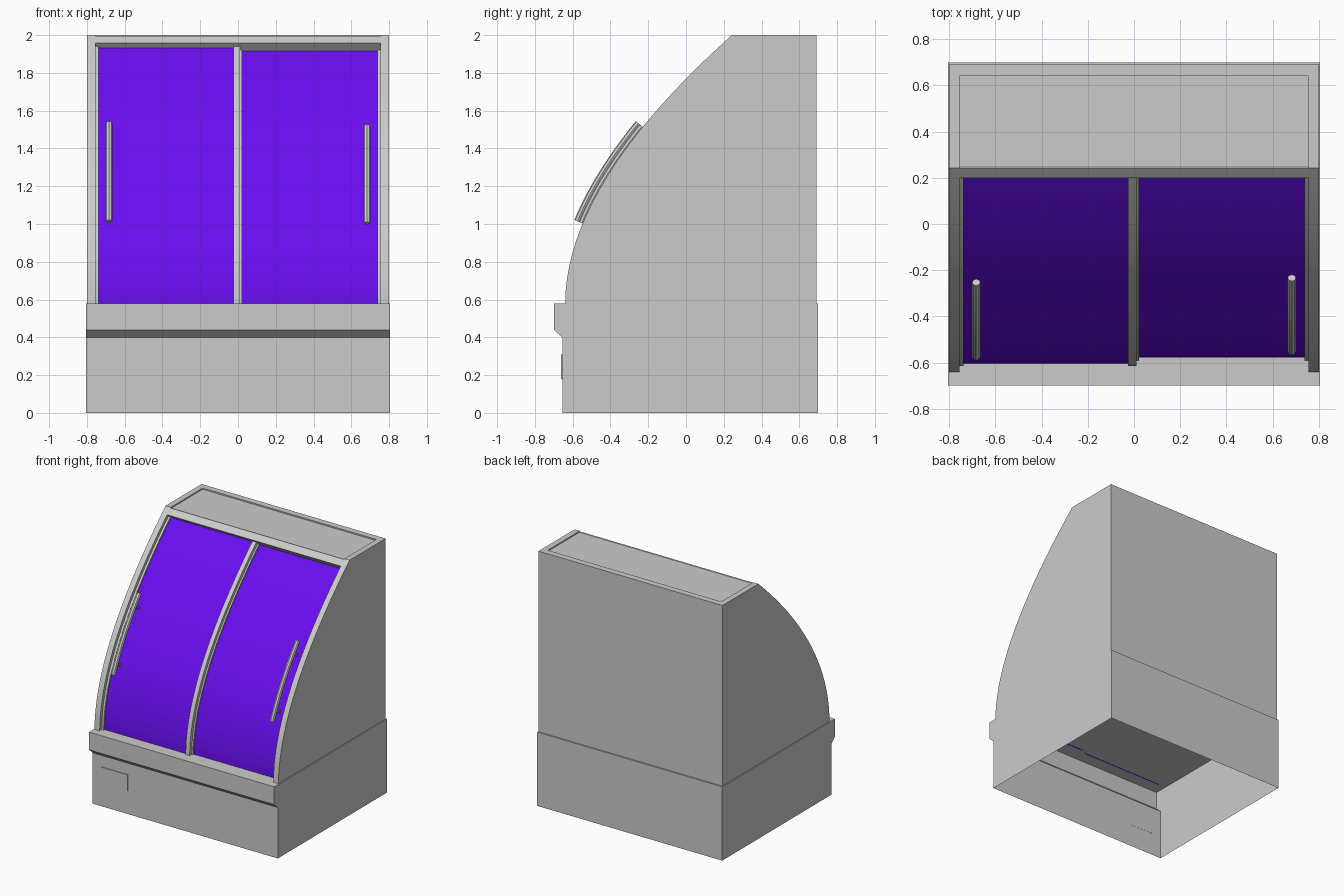
import bpy, bmesh, math
from mathutils import Vector

if "Cube" in bpy.data.objects:
    bpy.data.objects.remove(bpy.data.objects["Cube"])

purple = bpy.data.materials.new("purple_glass")
purple.diffuse_color = (0.14, 0.004, 0.87, 1)
purple.use_nodes = True
purple.node_tree.nodes["Principled BSDF"].inputs["Base Color"].default_value = purple.diffuse_color

P0, P1, P2 = Vector((-0.64, 0.58)), Vector((-0.634, 1.218)), Vector((0.243, 2.0))


def front(t, off=0.0):
    """Point (y, z) on the curved front, moved outward by off."""
    p = P0 * (1 - t) ** 2 + P1 * 2 * t * (1 - t) + P2 * t * t
    d = ((P1 - P0) * (1 - t) + (P2 - P1) * t).normalized()
    return p + Vector((-d.y, d.x)) * off


def arc(t0, t1, off=0.0, n=20):
    return [front(t0 + (t1 - t0) * i / n, off) for i in range(n + 1)]


def smooth(ob):
    bpy.ops.object.select_all(action='DESELECT')
    ob.select_set(True)
    bpy.context.view_layer.objects.active = ob
    bpy.ops.object.shade_smooth_by_angle(angle=math.radians(30))


def prism(name, pts, x0, x1, mat=None, open_end=False):
    """Extrude a (y, z) profile along x; open_end omits the closing face."""
    bm = bmesh.new()
    a = [bm.verts.new((x0, p[0], p[1])) for p in pts]
    b = [bm.verts.new((x1, p[0], p[1])) for p in pts]
    bm.faces.new(a)
    bm.faces.new(b[::-1])
    n = len(pts)
    for i in range(n - 1 if open_end else n):
        j = (i + 1) % n
        bm.faces.new((a[i], b[i], b[j], a[j]))
    bmesh.ops.recalc_face_normals(bm, faces=bm.faces)
    me = bpy.data.meshes.new(name)
    bm.to_mesh(me)
    bm.free()
    ob = bpy.data.objects.new(name, me)
    bpy.context.collection.objects.link(ob)
    if mat:
        me.materials.append(mat)
    smooth(ob)
    return ob


def box(name, x0, x1, y0, y1, z0, z1):
    return prism(name, [(y0, z0), (y1, z0), (y1, z1), (y0, z1)], x0, x1)


def strip(name, x0, x1, t0, t1, outer, inner, mat=None):
    """Curved slab that follows the front."""
    return prism(name, arc(t0, t1, outer) + arc(t0, t1, inner)[::-1], x0, x1, mat)


def tube(name, pts, r):
    cu = bpy.data.curves.new(name, 'CURVE')
    cu.dimensions = '3D'
    cu.bevel_depth = r
    cu.bevel_resolution = 2
    cu.use_fill_caps = True
    sp = cu.splines.new('POLY')
    sp.points.add(len(pts) - 1)
    for q, p in zip(sp.points, pts):
        q.co = (*p, 1)
    ob = bpy.data.objects.new(name, cu)
    bpy.context.collection.objects.link(ob)
    bpy.ops.object.select_all(action='DESELECT')
    ob.select_set(True)
    bpy.context.view_layer.objects.active = ob
    bpy.ops.object.convert(target='MESH')
    smooth(bpy.context.view_layer.objects.active)


# Base shell, open underneath, with a stepped front lip
prism("base", [(-0.655, 0), (-0.655, 0.40), (-0.70, 0.44), (-0.70, 0.58),
               (0.70, 0.58), (0.70, 0)], -0.805, 0.805, open_end=True)
# Small vent plate on the base front
box("vent_plate", -0.73, -0.50, -0.661, -0.654, 0.18, 0.31)

# Side walls with the curved front edge
for side, x0, x1 in (("left", -0.80, -0.755), ("right", 0.755, 0.80)):
    prism(side + "_wall", arc(0, 1) + [(0.69, 2.0), (0.69, 0.58)], x0, x1)

# Back wall, top panel slightly recessed, and front top bar
box("back_wall", -0.755, 0.755, 0.64, 0.69, 0.58, 2.0)
box("top_panel", -0.755, 0.755, 0.24, 0.64, 1.96, 1.99)
strip("top_bar", -0.755, 0.755, 0.974, 0.998, -0.002, -0.06)

# Sliding doors: the left one runs in front of the right one
for side, s, depth, g0, g1 in (("left", -1, -0.025, -0.74, -0.02),
                               ("right", 1, -0.05, 0.015, 0.738)):
    strip(side + "_glass", g0, g1, 0, 0.98, depth - 0.012, depth - 0.022, purple)
    jamb = sorted((s * 0.738, s * 0.755))
    strip(side + "_jamb", *jamb, 0, 0.98, depth, depth - 0.03)
    # Curved bar handle on two posts
    x = s * 0.683
    lift = depth + 0.055
    tube(side + "_handle", [(x, *p) for p in arc(0.32, 0.68, lift, 12)], 0.018)
    for k, t in (("lower", 0.37), ("upper", 0.63)):
        tube(f"{side}_handle_{k}_post",
             [(x, *front(t, depth - 0.015)), (x, *front(t, lift))], 0.01)

# Meeting stiles of the two doors in the middle
strip("left_door_stile", -0.025, 0.01, 0, 0.98, -0.025, -0.05)
strip("right_door_stile", -0.015, 0.022, 0, 0.98, -0.05, -0.075)
